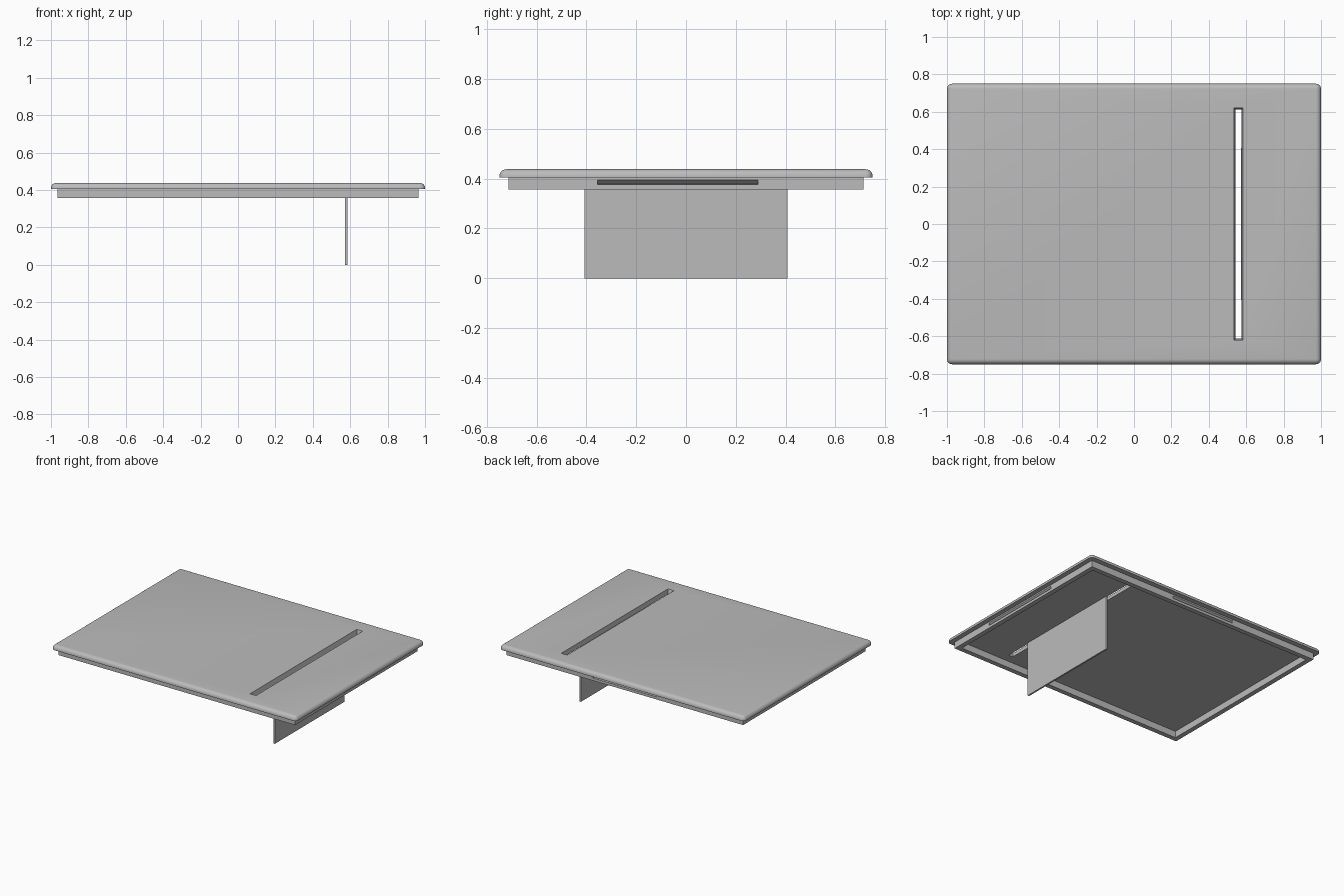
import bpy, bmesh
from mathutils import Matrix

old = bpy.data.objects.get("Cube")
if old:
    bpy.data.objects.remove(old, do_unlink=True)

GREY = (0.5, 0.5, 0.5, 1)
grey = bpy.data.materials.new("plain grey")
grey.use_nodes = True
grey.diffuse_color = GREY
grey.node_tree.nodes["Principled BSDF"].inputs["Base Color"].default_value = GREY


def add_object(name, bm):
    bmesh.ops.recalc_face_normals(bm, faces=bm.faces[:])
    mesh = bpy.data.meshes.new(name)
    bm.to_mesh(mesh)
    bm.free()
    obj = bpy.data.objects.new(name, mesh)
    bpy.context.collection.objects.link(obj)
    mesh.materials.append(grey)
    return obj


def box(x0, x1, y0, y1, z0, z1):
    bm = bmesh.new()
    size = Matrix.Diagonal((x1 - x0, y1 - y0, z1 - z0, 1))
    centre = Matrix.Translation(((x0 + x1) / 2, (y0 + y1) / 2, (z0 + z1) / 2))
    bmesh.ops.create_cube(bm, size=1, matrix=centre @ size)
    return bm


def prism(profile, start, end, place=Matrix.Identity(4)):
    """Extrude an x-z profile along y, then place it."""
    bm = bmesh.new()
    face = bm.faces.new([bm.verts.new((x, start, z)) for x, z in profile])
    ext = bmesh.ops.extrude_face_region(bm, geom=[face])
    moved = [v for v in ext["geom"] if isinstance(v, bmesh.types.BMVert)]
    bmesh.ops.translate(bm, verts=moved, vec=(0, end - start, 0))
    bm.transform(place)
    return bm


def activate(obj):
    bpy.ops.object.select_all(action="DESELECT")
    obj.select_set(True)
    bpy.context.view_layer.objects.active = obj


def cut(target, bm):
    cutter = add_object("cutter", bm)
    cutter.hide_render = True
    mod = target.modifiers.new("cut", "BOOLEAN")
    mod.operation = "DIFFERENCE"
    mod.solver = "EXACT"
    mod.object = cutter
    activate(target)
    bpy.ops.object.modifier_apply(modifier=mod.name)
    bpy.data.objects.remove(cutter, do_unlink=True)


# Lid plate with rounded top edges and corners
LID_LOW, LID_TOP = 0.405, 0.438
bm = box(-1, 1, -0.75, 0.75, LID_LOW, LID_TOP)
edges = [e for e in bm.edges if max(v.co.z for v in e.verts) > LID_TOP - 0.001]
bmesh.ops.bevel(bm, geom=edges, offset=0.028, segments=6, profile=0.5,
                affect="EDGES")
lid = add_object("lid_plate", bm)

# Long slot, tapering towards the underside
bm = box(0.533, 0.583, -0.622, 0.622, LID_LOW - 0.01, LID_TOP + 0.002)
for v in bm.verts:
    if v.co.z < LID_LOW:
        v.co.x = 0.545 if v.co.x < 0.55 else 0.574
        v.co.y *= 0.982
cut(lid, bm)
activate(lid)
bpy.ops.object.shade_smooth_by_angle(angle=0.6)

# Hollow rim below the lid
RIM_X, RIM_Y, WALL = 0.965, 0.713, 0.035
rim = add_object("rim", box(-RIM_X, RIM_X, -RIM_Y, RIM_Y, 0.357, LID_LOW))
cut(rim, box(-RIM_X + WALL, RIM_X - WALL, -RIM_Y + WALL, RIM_Y - WALL, 0.3, 0.5))

# Finger grooves in the two ends and the back of the rim
for side in (1, -1):
    wedge = [(side * (RIM_X + 0.005), 0.399), (side * (RIM_X + 0.005), 0.376),
             (side * (RIM_X - 0.02), 0.378)]
    cut(rim, prism(wedge, -0.355, 0.29))
wedge = [(RIM_Y + 0.005, 0.399), (RIM_Y + 0.005, 0.376), (RIM_Y - 0.02, 0.378)]
cut(rim, prism(wedge, -0.26, 0.26, Matrix.Rotation(1.570796, 4, "Z")))

# Thin panel hanging under the edge of the slot
add_object("hanging_panel", box(0.573, 0.585, -0.407, 0.407, 0, LID_LOW))
